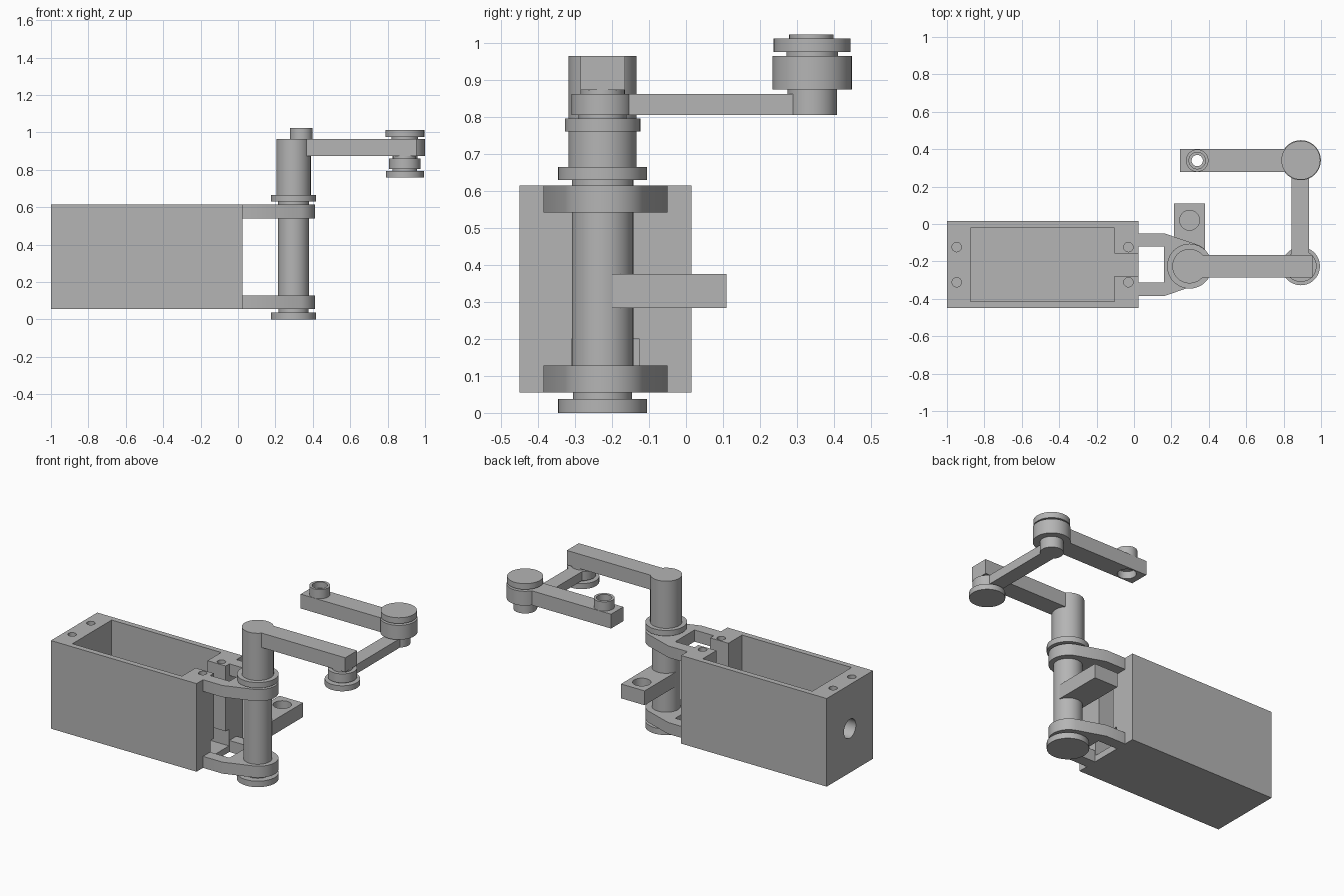
import bpy, bmesh, math

if "Cube" in bpy.data.objects:
    bpy.data.objects.remove(bpy.data.objects["Cube"])

grey = bpy.data.materials.new("plain grey")
grey.diffuse_color = (0.46, 0.46, 0.46, 1)
grey.use_nodes = True
grey.node_tree.nodes["Principled BSDF"].inputs["Base Color"].default_value = grey.diffuse_color


def finish(bm, name):
    bmesh.ops.recalc_face_normals(bm, faces=bm.faces)
    me = bpy.data.meshes.new(name)
    bm.to_mesh(me)
    bm.free()
    me.materials.append(grey)
    ob = bpy.data.objects.new(name, me)
    bpy.context.collection.objects.link(ob)
    return ob


def prism(name, pts, z0, z1):
    bm = bmesh.new()
    f = bm.faces.new([bm.verts.new((x, y, z0)) for x, y in pts])
    r = bmesh.ops.extrude_face_region(bm, geom=[f])
    vs = [v for v in r["geom"] if isinstance(v, bmesh.types.BMVert)]
    bmesh.ops.translate(bm, verts=vs, vec=(0, 0, z1 - z0))
    return finish(bm, name)


def box(name, x0, x1, y0, y1, z0, z1):
    return prism(name, [(x0, y0), (x1, y0), (x1, y1), (x0, y1)], z0, z1)


def circle(c, r, n=64):
    return [(c[0] + r * math.cos(2 * math.pi * i / n),
             c[1] + r * math.sin(2 * math.pi * i / n)) for i in range(n)]


def disc(name, c, r, z0, z1):
    return prism(name, circle(c, r), z0, z1)


def spindle(name, c, steps):
    """Stepped round part turned about a vertical axis: steps of (radius, z0, z1)."""
    prof = [(0, steps[0][1])]
    for r, z0, z1 in steps:
        prof += [(r, z0), (r, z1)]
    prof.append((0, steps[-1][2]))
    bm = bmesh.new()
    vs = [bm.verts.new((c[0] + r, c[1], z)) for r, z in prof]
    es = [bm.edges.new(p) for p in zip(vs, vs[1:])]
    bmesh.ops.spin(bm, geom=vs + es, cent=(c[0], c[1], 0), axis=(0, 0, 1),
                   angle=2 * math.pi, steps=64)
    bmesh.ops.remove_doubles(bm, verts=bm.verts, dist=1e-5)
    return finish(bm, name)


def boolean(ob, others, op):
    for o in others:
        m = ob.modifiers.new("bool", 'BOOLEAN')
        m.operation, m.solver, m.object = op, 'EXACT', o
        bpy.context.view_layer.objects.active = ob
        bpy.ops.object.modifier_apply(modifier=m.name)
        bpy.data.objects.remove(o)
    return ob


BY = -0.2175                 # centre line of the housing
P1 = (0.297, -0.2255)        # main column axis
P2 = (0.892, -0.2255)        # middle joint axis
P3 = (0.892, 0.341)          # outer joint axis
P4 = (0.338, 0.339)          # tool socket axis

# Open-topped housing with slot, notch, screw holes and cable hole
housing = box("housing", -1, 0.024, -0.45, 0.015, 0.055, 0.615)
cuts = [box("cavity", -0.874, -0.104, BY - 0.197, BY + 0.197, 0.095, 0.7),
        box("slot", -0.15, 0.1, BY - 0.06, BY + 0.06, 0.13, 0.7),
        box("notch", -0.15, 0.1, BY - 0.0925, BY + 0.0925, 0.0951, 0.2)]
for x in (-0.948, -0.03):
    for s in (-1, 1):
        cuts.append(disc("screw_hole", (x, BY + s * 0.094), 0.025, 0.5, 0.7))
cable = disc("cable_hole", (0, 0), 0.06, -0.1, 0.1)
cable.rotation_euler = (0, math.pi / 2, 0)
cable.location = (-0.95, BY, 0.335)
bpy.context.view_layer.update()
boolean(housing, cuts + [cable], 'DIFFERENCE')


def clevis(name, z0, z1):
    # Two prongs that blend tangentially into a round eye
    bm = bmesh.new()
    for x, y in circle((0.297, BY), 0.115) + [(x, BY + s * 0.168)
                                              for x in (0.02, 0.16) for s in (-1, 1)]:
        bm.verts.new((x, y, 0))
    r = bmesh.ops.convex_hull(bm, input=bm.verts)
    keep = [v for v in bm.verts if v.link_edges]
    cx = sum(v.co.x for v in keep) / len(keep)
    keep.sort(key=lambda v: math.atan2(v.co.y - BY, v.co.x - cx))
    pts = [(v.co.x, v.co.y) for v in keep]
    # Monotone hull keeps only the outer outline
    pts = sorted(set(pts))
    half = []
    for seq in (pts, pts[::-1]):
        h = []
        for p in seq:
            while len(h) > 1 and ((h[-1][0] - h[-2][0]) * (p[1] - h[-2][1])
                                  - (h[-1][1] - h[-2][1]) * (p[0] - h[-2][0])) <= 1e-9:
                h.pop()
            h.append(p)
        half += h[:-1]
    bm.free()
    ob = prism(name, half, z0, z1)
    gap = box("gap", -0.1, 0.16, BY - 0.0965, BY + 0.0965, z0 - 0.1, z1 + 0.1)
    return boolean(ob, [gap], 'DIFFERENCE')


clevis("lower_bracket", 0.055, 0.128)
clevis("upper_bracket", 0.541, 0.615)

# Main column with flanges and shoulder
spindle("column", P1, [(0.12, 0, 0.038), (0.08, 0.038, 0.055), (0.083, 0.055, 0.63),
                       (0.12, 0.63, 0.665), (0.092, 0.665, 0.965)])

# Side tab with blind hole
tab = box("side_tab", 0.214, 0.38, -0.2, 0.11, 0.284, 0.375)
boolean(tab, [disc("tab_hole", (P1[0], 0.02), 0.053, 0.315, 0.5)], 'DIFFERENCE')

# First arm and its end joint
box("inner_arm", P1[0], 0.954, P1[1] - 0.06, P1[1] + 0.06, 0.873, 0.965)
spindle("middle_joint", P2, [(0.102, 0.76, 0.795), (0.065, 0.795, 0.805),
                             (0.084, 0.805, 0.862), (0.06, 0.862, 0.88)])

# Cross link between the two joints
box("cross_link", 0.843, 0.935, P2[1], P3[1], 0.805, 0.862)

# Outer joint
spindle("outer_joint", P3, [(0.067, 0.805, 0.874), (0.107, 0.874, 0.965),
                            (0.07, 0.965, 0.975), (0.104, 0.975, 1.012)])

# Outer arm with a bored tool socket
arm = box("outer_arm", 0.246, 0.85, P3[1] - 0.063, P3[1] + 0.06, 0.874, 0.965)
boolean(arm, [disc("socket", P4, 0.06, 0.95, 1.023)], 'UNION')
boolean(arm, [disc("bore", P4, 0.03, 0.8, 1.1),
              disc("top_bore", P4, 0.044, 0.985, 1.1),
              disc("bottom_bore", P4, 0.054, 0.8, 0.92)], 'DIFFERENCE')

# Smooth round walls, crisp edges
for ob in bpy.context.scene.objects:
    ob.select_set(True)
    bpy.context.view_layer.objects.active = ob
bpy.ops.object.shade_smooth_by_angle(angle=math.radians(30))
